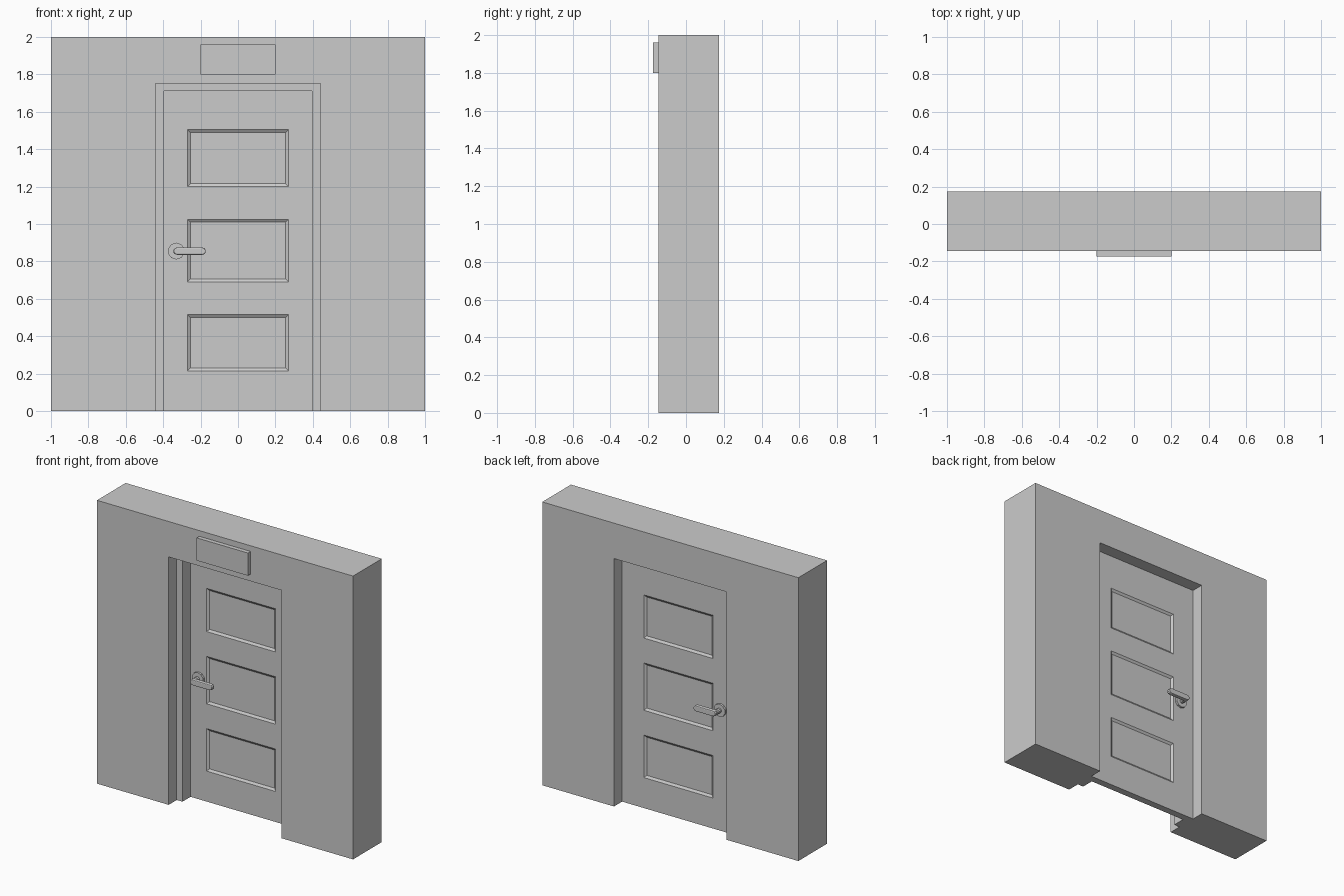
import bpy, bmesh, math
from mathutils import Matrix

if "Cube" in bpy.data.objects:
    bpy.data.objects.remove(bpy.data.objects["Cube"])

grey = bpy.data.materials.new("plain grey")
grey.diffuse_color = (0.6, 0.6, 0.6, 1)
grey.use_nodes = True
grey.node_tree.nodes["Principled BSDF"].inputs["Base Color"].default_value = grey.diffuse_color


def finish(name, bm):
    bmesh.ops.recalc_face_normals(bm, faces=bm.faces)
    me = bpy.data.meshes.new(name)
    bm.to_mesh(me)
    bm.free()
    me.materials.append(grey)
    ob = bpy.data.objects.new(name, me)
    bpy.context.collection.objects.link(ob)
    return ob


def extrude_profile(name, points, y0, y1):
    """Extrude an (x, z) outline from y0 to y1."""
    bm = bmesh.new()
    a = [bm.verts.new((x, y0, z)) for x, z in points]
    b = [bm.verts.new((x, y1, z)) for x, z in points]
    bm.faces.new(a)
    bm.faces.new(b[::-1])
    n = len(points)
    for i in range(n):
        j = (i + 1) % n
        bm.faces.new((a[i], b[i], b[j], a[j]))
    return finish(name, bm)


def arch(name, half_out, top_out, half_in, top_in, y0, y1):
    """Square arch standing on the ground."""
    pts = [(-half_out, 0), (-half_out, top_out), (half_out, top_out), (half_out, 0),
           (half_in, 0), (half_in, top_in), (-half_in, top_in), (-half_in, 0)]
    return extrude_profile(name, pts, y0, y1)


def cylinder(name, x, z, r, y0, y1, sides):
    bm = bmesh.new()
    bmesh.ops.create_cone(bm, cap_ends=True, segments=sides, radius1=r, radius2=r,
                          depth=abs(y1 - y0),
                          matrix=Matrix.Translation((x, (y0 + y1) / 2, z))
                          @ Matrix.Rotation(math.pi / 2, 4, 'X'))
    return finish(name, bm)


# Wall with doorway, and the frame set inside it
arch("wall", 1.0, 2.0, 0.44, 1.75, -0.145, 0.175)
arch("door_frame", 0.44, 1.75, 0.395, 1.71, -0.055, 0.085)

# Sign plate above the door
extrude_profile("sign_plate", [(-0.2, 1.8), (0.2, 1.8), (0.2, 1.96), (-0.2, 1.96)],
                -0.175, -0.145)

# Door leaf: slab with three sunken panels on both sides
DOOR_FRONT, DOOR_BACK = 0.035, 0.085
xs = [-0.395, -0.27, 0.27, 0.395]
zs = [0, 0.215, 0.515, 0.69, 1.025, 1.2, 1.505, 1.71]
bm = bmesh.new()
grid = [[bm.verts.new((x, DOOR_FRONT, z)) for x in xs] for z in zs]
front = [bm.faces.new((grid[j][i], grid[j][i + 1], grid[j + 1][i + 1], grid[j + 1][i]))
         for j in range(len(zs) - 1) for i in range(len(xs) - 1)]
ret = bmesh.ops.extrude_face_region(bm, geom=front, use_keep_orig=True)
for v in ret["geom"]:
    if isinstance(v, bmesh.types.BMVert):
        v.co.y = DOOR_BACK
bmesh.ops.recalc_face_normals(bm, faces=bm.faces)
panels = []
for f in bm.faces:
    c = f.calc_center_median()
    if abs(f.normal.y) > 0.9 and abs(c.x) < 0.1:
        if any(zs[k] < c.z < zs[k + 1] for k in (1, 3, 5)):
            panels.append(f)
bmesh.ops.inset_individual(bm, faces=panels, thickness=0.022, depth=-0.011)
finish("door_leaf", bm)

# Lever handles on both sides
HX, HZ = -0.33, 0.855
for side, y, d in (("front", DOOR_FRONT, -1), ("back", DOOR_BACK, 1)):
    cylinder(side + "_handle_rose", HX, HZ, 0.045, y, y + d * 0.015, 10)
    cylinder(side + "_handle_neck", HX, HZ, 0.017, y, y + d * 0.06, 10)
    r, ends = 0.02, (HX + 0.005, -0.192)
    outline = [(ends[1] + r * math.cos(a), HZ + r * math.sin(a))
               for a in [math.radians(-90 + 36 * k) for k in range(6)]]
    outline += [(ends[0] - r * math.cos(a), HZ - r * math.sin(a))
                for a in [math.radians(-90 + 36 * k) for k in range(6)]]
    lever = extrude_profile(side + "_handle_lever", outline, y + d * 0.05, y + d * 0.08)
    bevel = lever.modifiers.new("soft_edge", 'BEVEL')
    bevel.width = 0.006
    bevel.segments = 2
    bevel.limit_method = 'ANGLE'
    bevel.angle_limit = math.radians(60)
